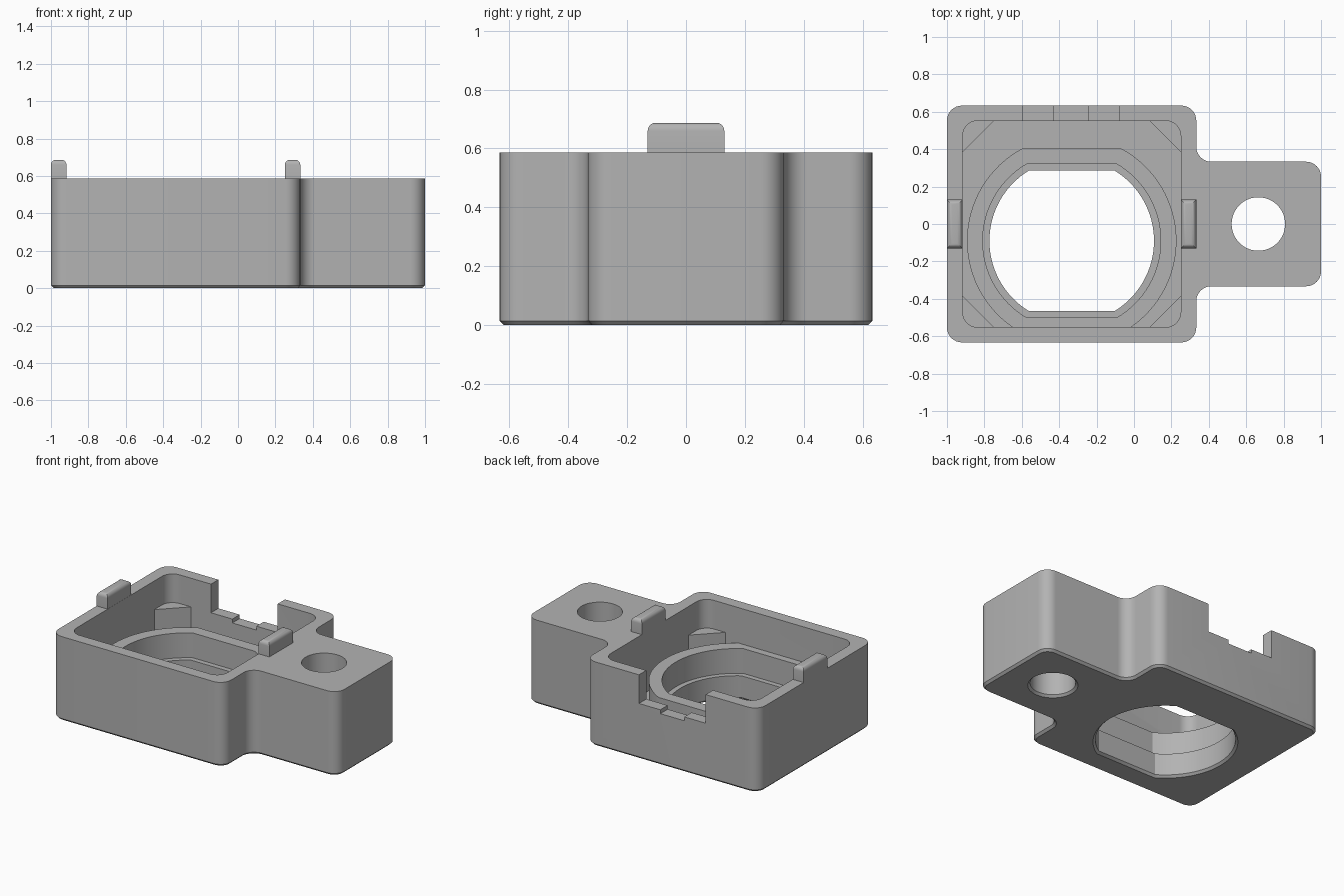
import bpy, bmesh, math
from mathutils import Vector

cube = bpy.data.objects.get("Cube")
if cube:
    bpy.data.objects.remove(cube, do_unlink=True)

TOP, FLOOR, LEDGE, CLIP_TOP = 0.587, 0.167, 0.387, 0.687
CHAMFER = 0.015
CX, CAV_X, CAV_Y = -0.333, 0.583, 0.552      # cavity centre and half sizes

grey = bpy.data.materials.new("plain grey")
grey.use_nodes = True
grey.diffuse_color = (0.45, 0.45, 0.45, 1)
grey.node_tree.nodes["Principled BSDF"].inputs["Base Color"].default_value = (0.45, 0.45, 0.45, 1)


def fillet(corners, steps=8):
    """Round the right-angled corners (x, y, radius) of a polygon."""
    loop = []
    for i, (x, y, r) in enumerate(corners):
        p = Vector((x, y))
        a = (Vector(corners[i - 1][:2]) - p).normalized()
        b = (Vector(corners[(i + 1) % len(corners)][:2]) - p).normalized()
        c = p + r * (a + b)
        for k in range(steps + 1):
            t = math.pi / 2 * k / steps
            loop.append(c - r * (b * math.cos(t) + a * math.sin(t)))
    return loop


def rect(x0, x1, y0, y1):
    return [(x0, y0), (x1, y0), (x1, y1), (x0, y1)]


def flat_circle(cx, cy, r, h, steps=32):
    """Circle with its front and back cut flat at distance h."""
    a = math.asin(min(1, h / r))
    arc = [-a + 2 * a * k / steps for k in range(steps + 1)]
    right = [(cx + r * math.cos(t), cy + r * math.sin(t)) for t in arc]
    left = [(cx - r * math.cos(t), cy + r * math.sin(t)) for t in reversed(arc)]
    return right + left


def circle(cx, cy, r, n=48):
    return [(cx + r * math.cos(2 * math.pi * k / n), cy + r * math.sin(2 * math.pi * k / n))
            for k in range(n)]


def loft(name, sections):
    """Closed solid through (loop, z) sections, from the bottom up."""
    bm = bmesh.new()
    rings = [[bm.verts.new((p[0], p[1], z)) for p in loop] for loop, z in sections]
    for lo, hi in zip(rings, rings[1:]):
        n = len(lo)
        for i in range(n):
            j = (i + 1) % n
            bm.faces.new((lo[i], lo[j], hi[j], hi[i]))
    bm.faces.new(list(reversed(rings[0])))
    bm.faces.new(rings[-1])
    bmesh.ops.recalc_face_normals(bm, faces=bm.faces)
    mesh = bpy.data.meshes.new(name)
    bm.to_mesh(mesh)
    bm.free()
    mesh.materials.append(grey)
    obj = bpy.data.objects.new(name, mesh)
    bpy.context.collection.objects.link(obj)
    return obj


def prism(name, loop, z0, z1):
    return loft(name, [(loop, z0), (loop, z1)])


def select(obj):
    bpy.ops.object.select_all(action='DESELECT')
    obj.select_set(True)
    bpy.context.view_layer.objects.active = obj


def combine(obj, tool, operation):
    """Apply a boolean and drop the tool object."""
    mod = obj.modifiers.new("boolean", 'BOOLEAN')
    mod.operation, mod.solver, mod.object = operation, 'EXACT', tool
    select(obj)
    bpy.ops.object.modifier_apply(modifier=mod.name)
    bpy.data.objects.remove(tool, do_unlink=True)


# Housing block with its mounting tab; d insets the outline for the bottom chamfer
def outline(d):
    r, q = 0.08 - d, 0.08 + d
    bx, by, tx, ty = 0.333 - d, 0.633 - d, 1 - d, 0.333 - d
    return fillet([(-tx, -by, r), (bx, -by, r), (bx, -ty, q), (tx, -ty, r),
                   (tx, ty, r), (bx, ty, q), (bx, by, r), (-tx, by, r)])


body = loft("housing", [(outline(CHAMFER), 0), (outline(0), CHAMFER), (outline(0), TOP)])

# Open cavity
x0, x1 = CX - CAV_X, CX + CAV_X
cavity = fillet([(x0, -CAV_Y, 0.08), (x1, -CAV_Y, 0.08), (x1, CAV_Y, 0.08), (x0, CAV_Y, 0.08)])
combine(body, prism("cavity_cutter", cavity, FLOOR, 1), 'DIFFERENCE')

# Raised collar around the opening
combine(body, prism("collar", flat_circle(CX, -0.09, 0.56, 0.495), 0.1, 0.34), 'UNION')

# Corner supports
for sx in (-1, 1):
    for sy in (-1, 1):
        ax, ay, e = CX + sx * CAV_X, sy * CAV_Y, 0.03
        tri = [(ax + sx * e, ay + sy * e), (ax + sx * e, ay - sy * (0.167 + e)),
               (ax - sx * (0.167 + e), ay + sy * e)]
        combine(body, prism("corner_support", tri, 0.1, LEDGE), 'UNION')

# Stepped opening with a chamfered lower rim
def bore(d):
    return flat_circle(CX, -0.09, 0.44 + d, 0.375 + d)


combine(body, loft("opening_cutter", [
    (bore(2 * CHAMFER), -CHAMFER), (bore(0), CHAMFER), (bore(0), FLOOR),
    (bore(0.036), FLOOR), (bore(0.036), 0.6)]), 'DIFFERENCE')

# Screw hole through the tab
combine(body, loft("screw_hole_cutter", [
    (circle(0.665, 0, 0.143 + 2 * CHAMFER), -CHAMFER), (circle(0.665, 0, 0.143), CHAMFER),
    (circle(0.665, 0, 0.143), 0.8)]), 'DIFFERENCE')

# Notch in the back wall, with a shallow groove in its sill
combine(body, prism("notch_cutter", rect(-0.595, -0.08, 0.50, 0.8), LEDGE, 1), 'DIFFERENCE')
combine(body, prism("groove_cutter", rect(-0.43, -0.245, 0.50, 0.8), LEDGE - 0.027, 0.9), 'DIFFERENCE')

# Rounded clips on the side walls
clips = []
for name, cx in (("right_clip", -0.9585), ("left_clip", 0.2915)):
    clip = prism(name, rect(cx - 0.0415, cx + 0.0415, -0.13, 0.13), TOP, CLIP_TOP)
    bm = bmesh.new()
    bm.from_mesh(clip.data)
    top_edges = [e for e in bm.edges if all(v.co.z > CLIP_TOP - 0.001 for v in e.verts)]
    bmesh.ops.bevel(bm, geom=top_edges, offset=0.027, segments=5, profile=0.5, affect='EDGES')
    bm.to_mesh(clip.data)
    bm.free()
    clips.append(clip)

for obj in [body] + clips:
    select(obj)
    bpy.ops.object.shade_smooth_by_angle(angle=math.radians(30))
